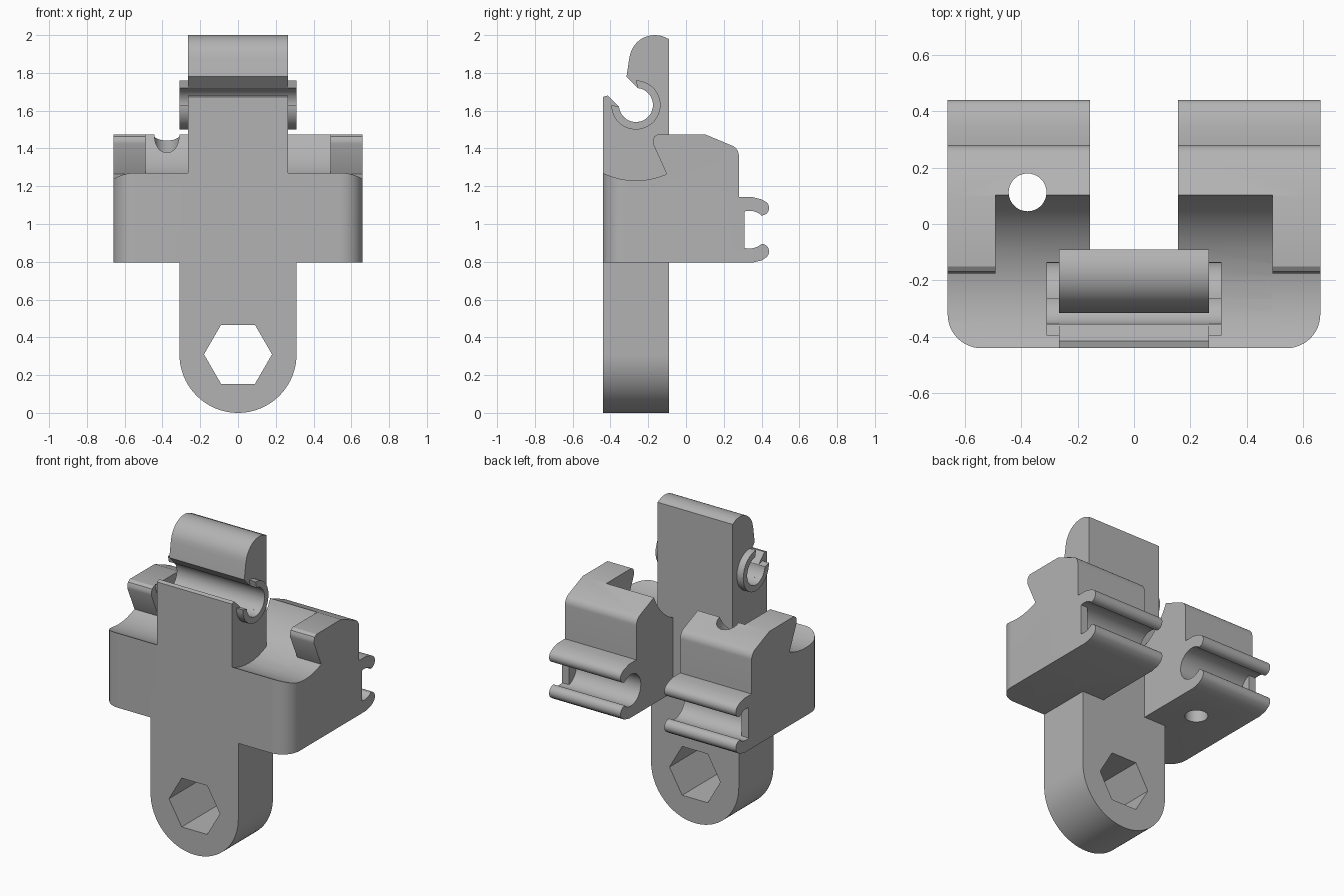
import bpy, bmesh
from math import sin, cos, radians

old = bpy.data.objects.get("Cube")
if old:
    bpy.data.objects.remove(old, do_unlink=True)

grey = bpy.data.materials.new("plain_grey")
grey.use_nodes = True
grey.diffuse_color = (0.45, 0.45, 0.45, 1)
grey.node_tree.nodes["Principled BSDF"].inputs["Base Color"].default_value = grey.diffuse_color


def arc(cx, cy, r, a0, a1, n=16):
    """Points along an arc, angles in degrees."""
    angles = [radians(a0 + (a1 - a0) * i / n) for i in range(n + 1)]
    return [(cx + r * cos(a), cy + r * sin(a)) for a in angles]


def prism(name, pts, axis, lo, hi):
    """Extrude a 2D outline along an axis from lo to hi."""
    place = {"x": lambda p, d: (d, p[0], p[1]),
             "y": lambda p, d: (p[0], d, p[1]),
             "z": lambda p, d: (p[0], p[1], d)}[axis]
    bm = bmesh.new()
    a = [bm.verts.new(place(p, lo)) for p in pts]
    b = [bm.verts.new(place(p, hi)) for p in pts]
    bm.faces.new(a)
    bm.faces.new(b[::-1])
    for i in range(len(pts)):
        j = (i + 1) % len(pts)
        bm.faces.new((a[i], b[i], b[j], a[j]))
    bmesh.ops.recalc_face_normals(bm, faces=bm.faces)
    mesh = bpy.data.meshes.new(name)
    bm.to_mesh(mesh)
    bm.free()
    mesh.materials.append(grey)
    ob = bpy.data.objects.new(name, mesh)
    bpy.context.collection.objects.link(ob)
    return ob


def combine(ob, other, operation):
    """Apply a boolean and discard the helper."""
    mod = ob.modifiers.new("boolean", "BOOLEAN")
    mod.operation, mod.solver, mod.object = operation, "EXACT", other
    bpy.context.view_layer.objects.active = ob
    bpy.ops.object.modifier_apply(modifier=mod.name)
    bpy.data.objects.remove(other, do_unlink=True)


FRONT, BACK = -0.44, -0.09      # column depth
W = 0.66                        # half width of block
PY, PZ = -0.265, 1.63           # pin centre
CY, CZ = 0.335, 0.97            # rear channel centre

# Block: side profile with the two rear lips
side = [(-0.5, 0.795), (0.35, 0.795), (0.4, 0.807)]
side += arc(0.4, 0.855, 0.04, -50, 100, 10)
side += arc(CY, CZ, 0.1, -50, -310, 32)
side += arc(0.4, 1.085, 0.04, -100, 50, 10)
side += [(0.4, 1.13), (0.35, 1.143), (0.28, 1.143)]
side += arc(0.22, 1.36, 0.06, 0, 63, 8)
side += [(0.1, 1.475), (-0.5, 1.475)]
body = prism("clamp_body", side, "x", -0.7, 0.7)

# Walls closing the outer ends of the rear channel
wall = [(0.2, 0.84), (0.31, 0.84), (0.31, 1.1), (0.2, 1.1)]
for s in (-1, 1):
    lo, hi = sorted((s * 0.61, s * 0.7))
    combine(body, prism("end_wall", wall, "x", lo, hi), "UNION")

# Plan outline: rounded front corners and the gap between the arms
plan = arc(-W + 0.12, FRONT + 0.12, 0.12, 180, 270, 12)
plan += arc(W - 0.12, FRONT + 0.12, 0.12, 270, 360, 12)
plan += [(W, 0.5), (0.155, 0.5), (0.155, BACK), (-0.155, BACK), (-0.155, 0.5), (-W, 0.5)]
combine(body, prism("plan", plan, "z", 0.5, 1.8), "INTERSECT")

# Round clearance in the middle, undercut teeth at the outer sides
combine(body, prism("clearance", arc(PY, PZ, 0.4, 0, 354, 59), "x", -0.49, 0.49), "DIFFERENCE")
tooth = arc(PY, PZ, 0.4, -132, -66, 11)
tooth += [(-0.175, 1.425), (-0.175, 1.445), (-0.168, 1.463), (-0.15, 1.475), (-0.15, 1.6), (-0.6, 1.6)]
for s in (-1, 1):
    lo, hi = sorted((s * 0.485, s * 0.75))
    combine(body, prism("tooth_cut", tooth, "x", lo, hi), "DIFFERENCE")

# Vertical screw hole through one arm
combine(body, prism("screw_hole", arc(-0.377, 0.112, 0.067, 0, 350, 35), "z", 0.5, 1.8), "DIFFERENCE")

# Lower tab with round end and hexagonal hole
tab = [(-0.31, 0.95)] + arc(0, 0.31, 0.31, 180, 360, 40) + [(0.31, 0.95)]
lower = prism("lower_tab", tab, "y", FRONT, BACK)
combine(lower, prism("hex_hole", arc(0, 0.31, 0.18, 0, 300, 5), "y", -0.6, 0.1), "DIFFERENCE")
combine(body, lower, "UNION")

# Upper column with the slotted pin seat
upper = [(FRONT, 1.0), (FRONT, 1.673), (-0.415, 1.68)]
upper += arc(PY, PZ, 0.09, 186, 444, 32)
upper += [(-0.315, 1.78), (-0.3, 1.88)]
upper += arc(-0.165, 1.865, 0.135, 170, 60, 16)
upper += [(BACK, 1.98), (BACK, 1.0)]
combine(body, prism("upper_column", upper, "x", -0.265, 0.265), "UNION")

# Open rings on both sides of the pin seat
ring = arc(PY, PZ, 0.13, 180, 450, 36) + arc(PY, PZ, 0.09, 444, 186, 36)
parts = [body]
for s, label in ((1, "left"), (-1, "right")):
    lo, hi = sorted((s * 0.264, s * 0.31))
    parts.append(prism(label + "_pin_ring", ring, "x", lo, hi))

# Smooth curved surfaces, keep edges sharp
bpy.ops.object.select_all(action="DESELECT")
for ob in parts:
    ob.select_set(True)
bpy.context.view_layer.objects.active = body
bpy.ops.object.shade_smooth_by_angle(angle=radians(25))
